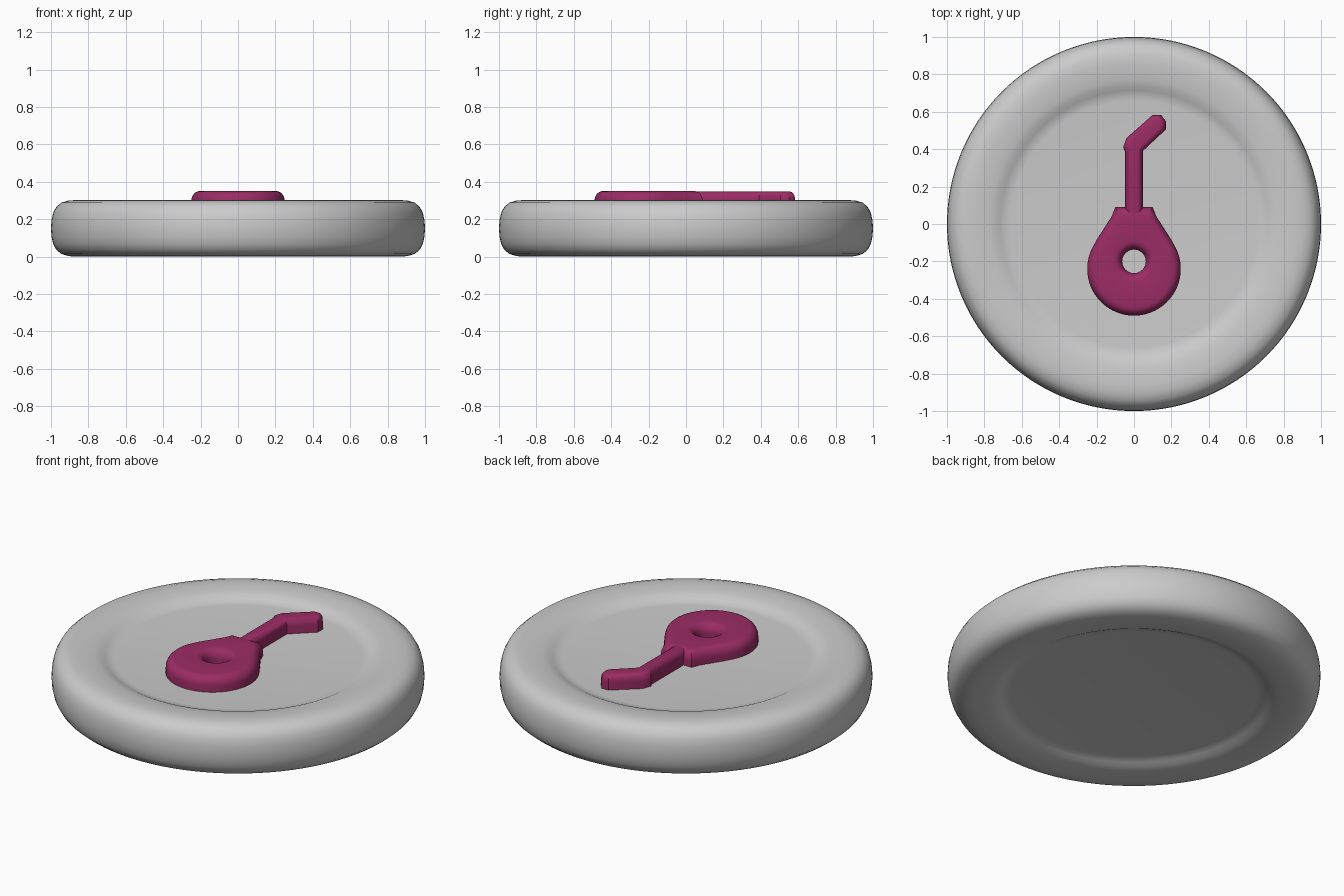
import bpy, bmesh, math
from mathutils import Vector

if "Cube" in bpy.data.objects:
    bpy.data.objects.remove(bpy.data.objects["Cube"])

pink = bpy.data.materials.new("magenta")
pink.diffuse_color = (0.33, 0.025, 0.13, 1)
pink.use_nodes = True
pink.node_tree.nodes["Principled BSDF"].inputs["Base Color"].default_value = pink.diffuse_color


def finish(name, bm, material=None, angle=40):
    bmesh.ops.recalc_face_normals(bm, faces=bm.faces)
    mesh = bpy.data.meshes.new(name)
    bm.to_mesh(mesh)
    bm.free()
    ob = bpy.data.objects.new(name, mesh)
    bpy.context.collection.objects.link(ob)
    if material:
        mesh.materials.append(material)
    bpy.ops.object.select_all(action='DESELECT')
    ob.select_set(True)
    bpy.context.view_layer.objects.active = ob
    bpy.ops.object.shade_smooth_by_angle(angle=math.radians(angle))
    return ob


def lathe(name, profile, steps=128):
    bm = bmesh.new()
    verts = [bm.verts.new((r, 0, z)) for r, z in profile]
    edges = [bm.edges.new(p) for p in zip(verts, verts[1:])]
    bmesh.ops.spin(bm, geom=verts + edges, cent=(0, 0, 0), axis=(0, 0, 1),
                   angle=2 * math.pi, steps=steps)
    bmesh.ops.remove_doubles(bm, verts=bm.verts, dist=1e-5)
    return finish(name, bm)


def inset(loop, d):
    """Mitred inset of a closed loop, material on the left side."""
    out = []
    for i, p in enumerate(loop):
        a = (p - loop[i - 1]).normalized()
        b = (loop[(i + 1) % len(loop)] - p).normalized()
        n1, n2 = Vector((-a.y, a.x)), Vector((-b.y, b.x))
        out.append(p + (n1 + n2) * d / (1 + n1.dot(n2)))
    return out


def raised(name, loops, base, top, round_in, round_down):
    """Raised plate with a rounded upper edge; extra loops are holes."""
    bm = bmesh.new()
    rim = []
    levels = [(0, base)]
    for k in range(7):
        t = k / 6 * math.pi / 2
        levels.append((round_in * (1 - math.cos(t)),
                       top - round_down * (1 - math.sin(t))))
    for loop in loops:
        rings = [[bm.verts.new((p.x, p.y, z)) for p in inset(loop, d)]
                 for d, z in levels]
        n = len(loop)
        for lo, hi in zip(rings, rings[1:]):
            for i in range(n):
                j = (i + 1) % n
                bm.faces.new((lo[i], lo[j], hi[j], hi[i]))
        rim += [bm.edges.get((rings[-1][i], rings[-1][(i + 1) % n]))
                for i in range(n)]
    bmesh.ops.triangle_fill(bm, edges=rim, use_beauty=True, normal=(0, 0, 1))
    return finish(name, bm, pink, 35)


def arc(cx, cy, r, a0, a1, n):
    return [Vector((cx + r * math.cos(math.radians(a0 + (a1 - a0) * i / n)),
                    cy + r * math.sin(math.radians(a0 + (a1 - a0) * i / n))))
            for i in range(n + 1)]


# Round body: rounded rim, shallow dish on both sides
upper = [(0, 0.262), (0.66, 0.262), (0.69, 0.265), (0.715, 0.275),
         (0.74, 0.287), (0.77, 0.294), (0.81, 0.299), (0.86, 0.302),
         (0.905, 0.300), (0.945, 0.288), (0.972, 0.265), (0.988, 0.235),
         (0.997, 0.195), (1.0, 0.151)]
lower = [(r, 0.302 - z) for r, z in reversed(upper[:-1])]
lathe("disc_body", upper + lower)

# Emblem head: teardrop ring with a round hole
head = [Vector(p) for p in ((0.20, -0.085), (0.12, 0.04), (0.10, 0.09),
                            (-0.10, 0.09), (-0.12, 0.04), (-0.20, -0.085))]
head += arc(0, -0.24, 0.25, 145, 395, 56)[1:-1]
hole = arc(0, -0.20, 0.063, 360, 0, 40)[:-1]
raised("emblem_head", [head, hole], 0.24, 0.35, 0.045, 0.055)

# Emblem stem: straight bar with a bent tip
stem = [Vector(p) for p in ((0.047, 0.03), (0.047, 0.39), (0.17, 0.505),
                            (0.17, 0.55), (0.145, 0.583), (0.10, 0.583),
                            (-0.04, 0.46), (-0.058, 0.41), (-0.047, 0.385),
                            (-0.047, 0.03))]
raised("emblem_stem", [stem], 0.24, 0.347, 0.028, 0.04)
